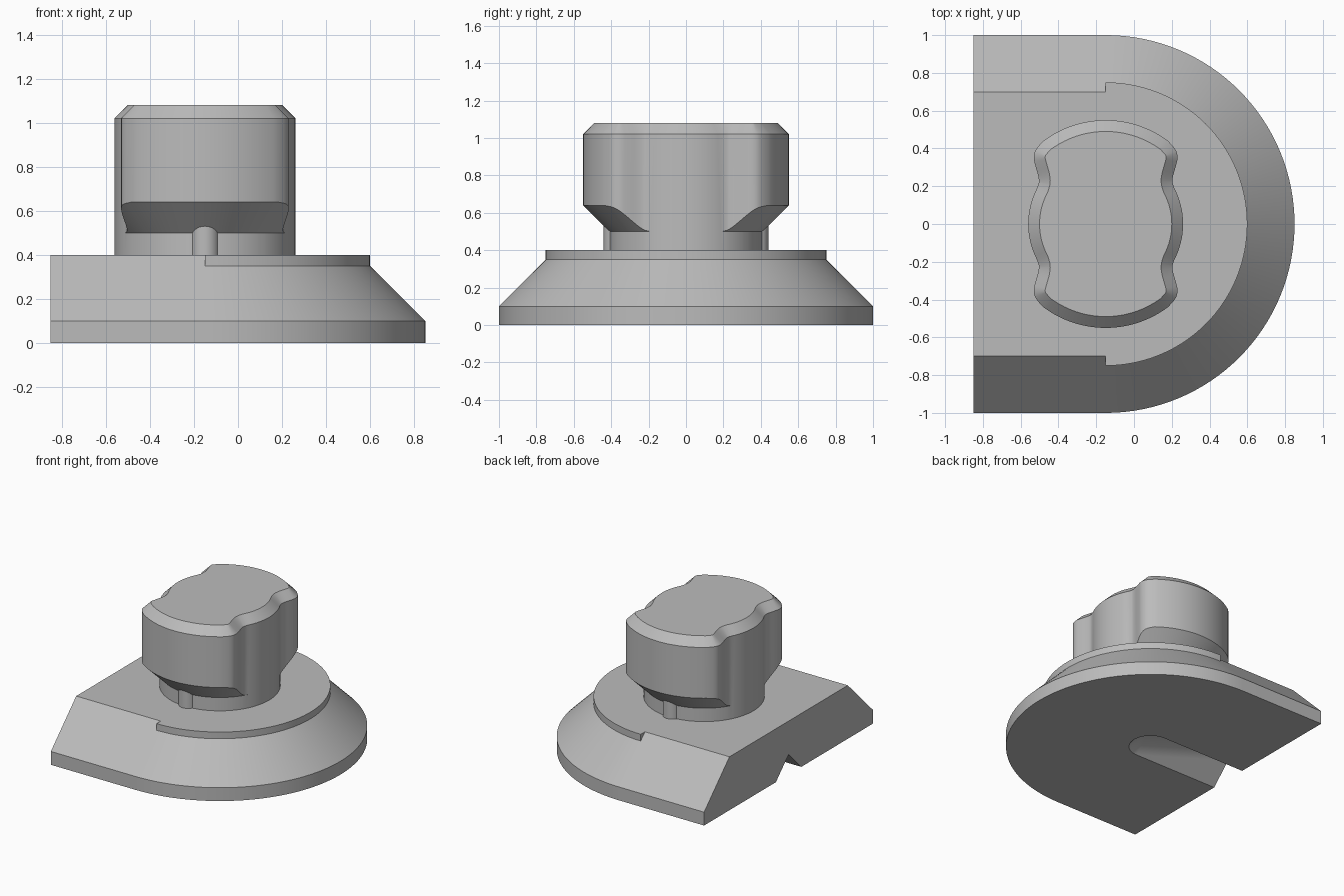
import bpy, bmesh
from math import sin, cos, pi, radians, hypot
from mathutils import Vector

if "Cube" in bpy.data.objects:
    bpy.data.objects.remove(bpy.data.objects["Cube"])

CX = -0.15      # shared axis of the round end and the knob

grey = bpy.data.materials.new("grey plastic")
grey.use_nodes = True
grey.diffuse_color = (0.5, 0.5, 0.5, 1)
grey.node_tree.nodes["Principled BSDF"].inputs["Base Color"].default_value = (0.5, 0.5, 0.5, 1)


def finish(bm, name):
    """Clean the mesh and turn it into a smooth shaded object."""
    bmesh.ops.remove_doubles(bm, verts=bm.verts, dist=0.0001)
    bmesh.ops.dissolve_limit(bm, angle_limit=0.004, verts=bm.verts, edges=bm.edges)
    bmesh.ops.recalc_face_normals(bm, faces=bm.faces)
    mesh = bpy.data.meshes.new(name)
    bm.to_mesh(mesh)
    bm.free()
    mesh.materials.append(grey)
    obj = bpy.data.objects.new(name, mesh)
    bpy.context.collection.objects.link(obj)
    bpy.ops.object.select_all(action="DESELECT")
    obj.select_set(True)
    bpy.context.view_layer.objects.active = obj
    bpy.ops.object.shade_smooth_by_angle(angle=radians(30))
    return obj


def bridge(bm, a, b, closed=False):
    """Join two rows of vertices with quads."""
    for i in range(len(a) if closed else len(a) - 1):
        j = (i + 1) % len(a)
        bm.faces.new((a[i], a[j], b[j], b[i]))


def sweep(bm, profile, stations):
    """Carry a (radius, z) profile through (x, angle) stations."""
    rows = [[bm.verts.new((x + r * cos(t), r * sin(t), z)) for r, z in profile]
            for x, t in stations]
    for a, b in zip(rows, rows[1:]):
        bridge(bm, a, b, closed=True)
    return rows


# Base: straight wedge half, round conical half, V groove below
groove = [(0, 0.4), (0, 0.15), (0.15, 0), (1, 0), (1, 0.1), (0.75, 0.35)]
bm = bmesh.new()
for side in (-pi / 2, pi / 2):
    rows = sweep(bm, groove + [(0.7, 0.4)], [(-0.85, side), (CX, side)])
    bm.faces.new(rows[0])
    # small step where the raised disc starts
    bm.faces.new([bm.verts.new((CX, r * sin(side), z))
                  for r, z in ((0.75, 0.35), (0.75, 0.4), (0.7, 0.4))])
N = 64
sweep(bm, groove + [(0.75, 0.4), (0.7, 0.4)],
      [(CX, -pi / 2 + pi * i / N) for i in range(N + 1)])
# drop the collapsed quads on the axis
bmesh.ops.remove_doubles(bm, verts=bm.verts, dist=0.0001)
bmesh.ops.dissolve_degenerate(bm, edges=bm.edges, dist=0.0001)
finish(bm, "base")

# Knob outline: side bulge, finger waist, rounded corner, end arc
quarter = [Vector((0.41 * cos(t), 0.41 * sin(t)))
           for t in (radians(28) * i / 8 for i in range(9))]
ctrl = [Vector(p) for p in ((0.362, 0.193), (0.3535, 0.22), (0.357, 0.255), (0.371, 0.305),
                            (0.38, 0.345), (0.376, 0.38), (0.358, 0.41), (0.33, 0.44))]
for i in range(1, len(ctrl) - 2):       # smooth spline through the corner points
    p0, p1, p2, p3 = ctrl[i - 1:i + 3]
    for u in (0, 0.25, 0.5, 0.75):
        quarter.append(0.5 * (2 * p1 + (p2 - p0) * u + (2 * p0 - 5 * p1 + 4 * p2 - p3) * u * u
                              + (3 * p1 - p0 - 3 * p2 + p3) * u ** 3))
quarter.append(ctrl[-2])
quarter += [Vector((0.55 * cos(t), 0.55 * sin(t)))
            for t in (radians(53 + 37 * i / 14) for i in range(15))]
half = quarter + [Vector((-p.x, p.y)) for p in reversed(quarter[:-1])]
outline = half + [-p for p in half[1:-1]]

# Knob: stem, conical undercut, grip and bevelled top
layers = [[], [], [], [], []]
bm = bmesh.new()
for i, p in enumerate(outline):
    tangent = outline[(i + 1) % len(outline)] - outline[i - 1]
    inward = Vector((-tangent.y, tangent.x)).normalized() * 0.06
    r = hypot(p.x, p.y)
    stem = p * min(1, 0.41 / r)
    column = ((stem, 0.39), (stem, 0.5), (p, 0.5 + max(0, r - 0.41)),
              (p, 1.02), (p + inward, 1.08))
    for layer, (q, z) in zip(layers, column):
        layer.append(bm.verts.new((CX + q.x, q.y, z)))
for a, b in zip(layers, layers[1:]):
    bridge(bm, a, b, closed=True)
bm.faces.new(layers[-1])
bmesh.ops.dissolve_degenerate(bm, edges=bm.edges, dist=0.0001)
finish(bm, "knob")

# Locating pins at the front and back of the stem
for name, y in (("front_pin", -0.375), ("back_pin", 0.375)):
    bm = bmesh.new()
    bmesh.ops.create_cone(bm, cap_ends=True, segments=32, radius1=0.065, radius2=0.065, depth=0.2)
    bmesh.ops.translate(bm, verts=bm.verts, vec=(CX, y, 0.49))
    finish(bm, name)
